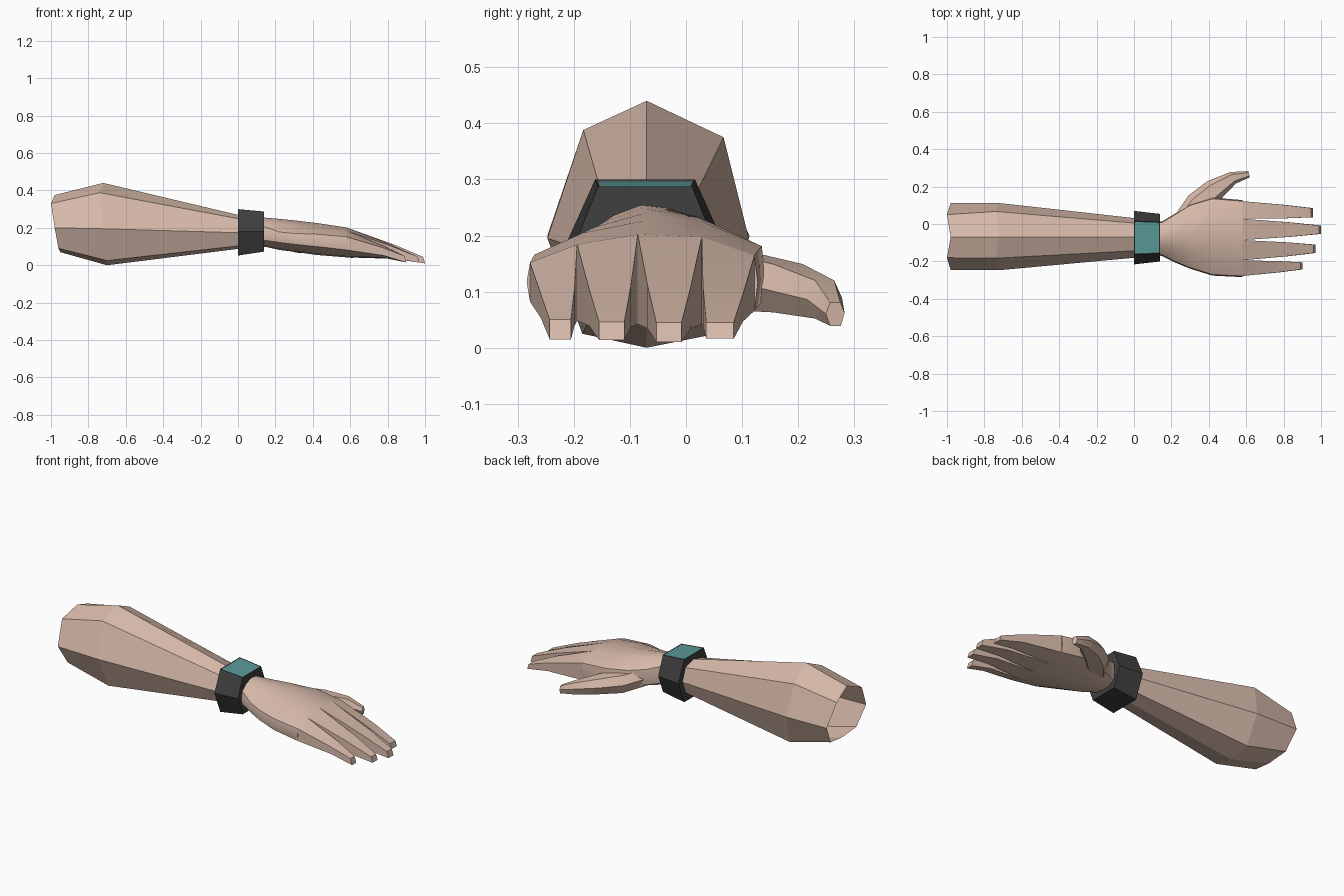
import bpy, bmesh, math
from mathutils import Vector

if "Cube" in bpy.data.objects:
    bpy.data.objects.remove(bpy.data.objects["Cube"])


def material(name, rgb):
    m = bpy.data.materials.new(name)
    m.diffuse_color = (*rgb, 1)
    m.use_nodes = True
    m.node_tree.nodes["Principled BSDF"].inputs["Base Color"].default_value = m.diffuse_color
    return m


SKIN = material("skin", (0.68, 0.49, 0.40))
DARK = material("dark_strap", (0.05, 0.05, 0.05))
TEAL = material("teal_screen", (0.10, 0.32, 0.31))


def loft(bm, rings, cap_start=True, cap_end=True):
    """Join equal-length rings of points with quads."""
    loops = [[bm.verts.new(p) for p in r] for r in rings]
    n = len(loops[0])
    for a, b in zip(loops, loops[1:]):
        for i in range(n):
            j = (i + 1) % n
            bm.faces.new((a[i], a[j], b[j], b[i]))
    if cap_start:
        bm.faces.new(loops[0][::-1])
    if cap_end:
        bm.faces.new(loops[-1])


def finish(bm, name, mats, smooth=None):
    bmesh.ops.recalc_face_normals(bm, faces=bm.faces)
    me = bpy.data.meshes.new(name)
    bm.to_mesh(me)
    bm.free()
    for m in mats:
        me.materials.append(m)
    ob = bpy.data.objects.new(name, me)
    bpy.context.collection.objects.link(ob)
    if smooth:
        bpy.ops.object.select_all(action='DESELECT')
        bpy.context.view_layer.objects.active = ob
        ob.select_set(True)
        bpy.ops.object.shade_smooth_by_angle(angle=math.radians(smooth))
    return ob


# forearm: eight-sided open sleeve, ragged elbow edge
elbow = [(-0.98, -0.07, 0.375), (-1.0, 0.05, 0.33), (-0.98, 0.113, 0.2), (-0.96, 0.05, 0.09),
         (-0.95, -0.07, 0.07), (-0.96, -0.185, 0.09), (-0.98, -0.247, 0.2), (-1.0, -0.18, 0.33)]
bulge = [(-0.72, -0.07, 0.44), (-0.74, 0.067, 0.375), (-0.72, 0.112, 0.195), (-0.70, 0.055, 0.025),
         (-0.70, -0.07, 0.0), (-0.70, -0.185, 0.025), (-0.72, -0.247, 0.195), (-0.74, -0.183, 0.388)]
wrist = [(0.06, -0.07, 0.255), (0.06, 0.0, 0.238), (0.06, 0.025, 0.172), (0.06, 0.0, 0.11),
         (0.06, -0.07, 0.095), (0.06, -0.14, 0.11), (0.06, -0.175, 0.172), (0.06, -0.14, 0.238)]
bm = bmesh.new()
loft(bm, [elbow, bulge, wrist], cap_start=False)
finish(bm, "forearm", [SKIN])

# palm: sections split at the finger gaps
FRAC = [0, 0.21, 0.48, 0.765, 1]
TOP = [1, 0.36, 0, 0.1, 0.75]
BOT = [1, 0.15, 0, 0.0, 0.6]


def palm_ring(x, y0, y1, zt, dt, zb, db):
    ys = [y0 + (y1 - y0) * f for f in FRAC]
    top = [(x, y, zt - dt * k) for y, k in zip(ys, TOP)]
    bot = [(x, y, zb + db * k) for y, k in zip(ys, BOT)]
    left = (x, y0 - 0.006, (top[0][2] + bot[0][2]) / 2)
    right = (x, y1 + 0.006, (top[4][2] + bot[4][2]) / 2)
    return top + [right] + bot[::-1] + [left]


palm = [palm_ring(*r) for r in [
    (0.08, -0.155, 0.005, 0.256, 0.05, 0.10, 0.035),
    (0.15, -0.165, 0.008, 0.254, 0.05, 0.098, 0.035),
    (0.22, -0.20, 0.05, 0.248, 0.07, 0.082, 0.04),
    (0.30, -0.233, 0.10, 0.240, 0.07, 0.072, 0.04),
    (0.42, -0.27, 0.135, 0.226, 0.06, 0.055, 0.045),
    (0.58, -0.278, 0.122, 0.202, 0.05, 0.042, 0.04)]]
bm = bmesh.new()
loft(bm, palm)

# fingers: tapered boxes growing from the knuckle line (tip x, y0, y1, bottom, top)
tips = [(0.90, -0.243, -0.205, 0.015, 0.05), (0.97, -0.155, -0.110, 0.014, 0.046),
        (1.00, -0.053, -0.008, 0.010, 0.045), (0.957, 0.036, 0.085, 0.016, 0.045)]
knuckles = palm[-1]
for i, (x, y0, y1, zb, zt) in enumerate(tips):
    base = [Vector(knuckles[k]) for k in (i, i + 1, 9 - i, 10 - i)]
    base = [knuckles[i], knuckles[i + 1], knuckles[9 - i], knuckles[10 - i]]
    base = [Vector(p) for p in base]
    tip = [Vector(p) for p in ((x - 0.01, y0, zt), (x - 0.01, y1, zt), (x, y1, zb), (x, y0, zb))]
    mid = [a.lerp(b, 0.62) for a, b in zip(base, tip)]
    cy = (mid[0].y + mid[1].y) / 2
    for k, p in enumerate(mid):
        p.y = cy + (p.y - cy) * 1.08
        p.z += 0.006 if k < 2 else 0.012
    loft(bm, [base, mid, tip])

# thumb: six-sided tapering tube (centre, half width, half height)
thumb = [(0.24, 0.00, 0.140, 0.045, 0.045), (0.34, 0.105, 0.117, 0.068, 0.050),
         (0.43, 0.182, 0.106, 0.060, 0.043), (0.53, 0.247, 0.086, 0.034, 0.034),
         (0.615, 0.266, 0.060, 0.017, 0.021)]
rings = []
for i, (x, y, z, w, h) in enumerate(thumb):
    a, b = thumb[max(i - 1, 0)], thumb[min(i + 1, len(thumb) - 1)]
    d = Vector((b[0] - a[0], b[1] - a[1], 0)).normalized()
    side = Vector((-d.y, d.x, 0))
    rings.append([Vector((x, y, z)) + side * w * s + Vector((0, 0, h * t)) for s, t in
                  ((1, 0.1), (0.55, 1), (-0.55, 1), (-1, 0), (-0.55, -1), (0.6, -1))])
loft(bm, rings)
finish(bm, "hand", [SKIN], smooth=35)


# wristband: six-sided, slightly tapering, with an inset screen on top
def band(x, half_top, half_mid, zb, zm, zt):
    c = -0.073
    return [(x, c + s * w, z) for s, w, z in (
        (-1, half_top, zt), (1, half_top, zt), (1, half_mid, zm),
        (1, half_top, zb), (-1, half_top, zb), (-1, half_mid, zm))]


bm = bmesh.new()
loft(bm, [band(0.0, 0.089, 0.143, 0.052, 0.18, 0.30), band(0.14, 0.084, 0.127, 0.073, 0.18, 0.287)])
bmesh.ops.recalc_face_normals(bm, faces=bm.faces)
bm.normal_update()
screen = max(bm.faces, key=lambda f: f.normal.z)
bmesh.ops.inset_individual(bm, faces=[screen], thickness=0.007, depth=-0.003)
screen.material_index = 1
finish(bm, "wristband", [DARK, TEAL])
